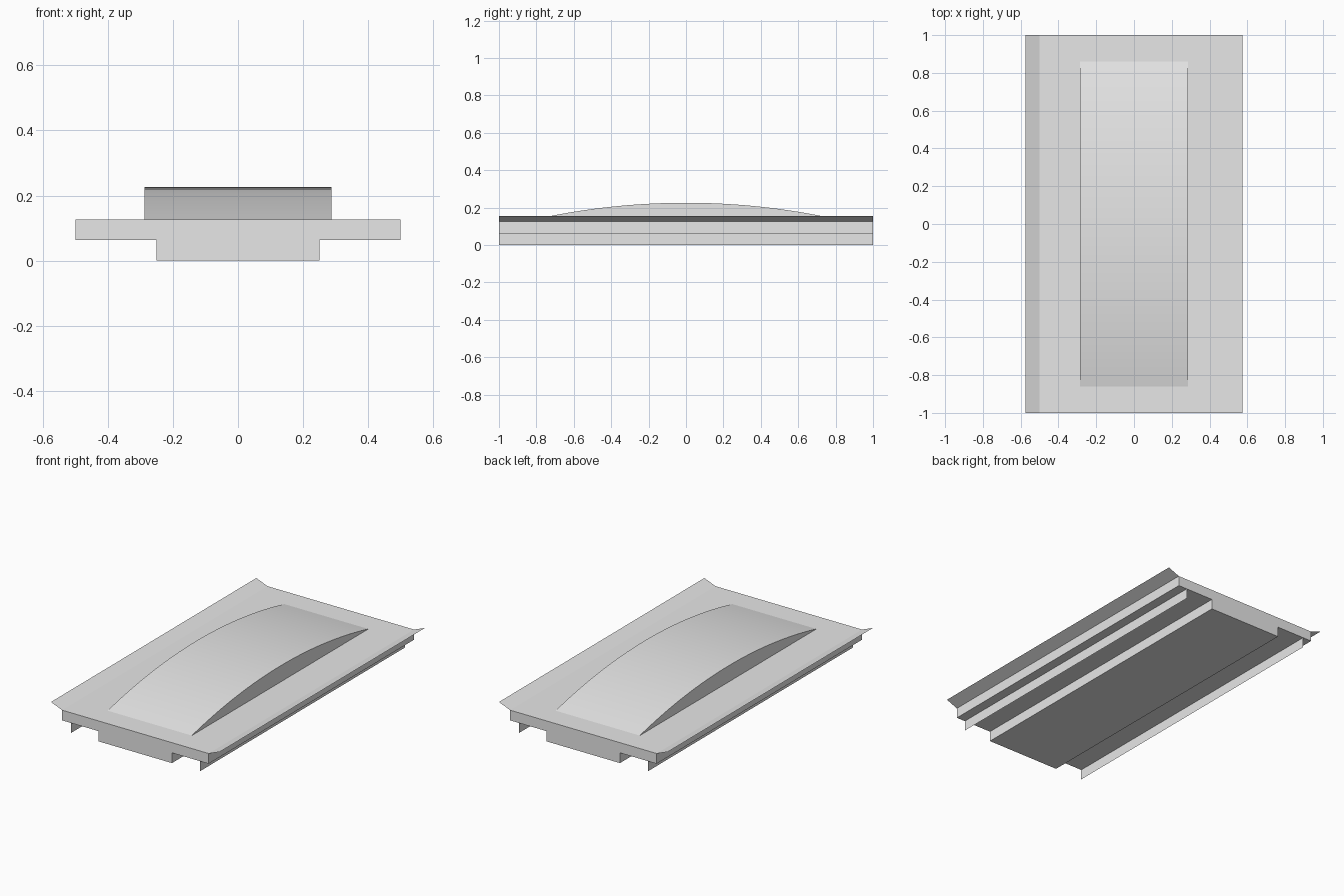
import bpy
import bmesh
import math

if "Cube" in bpy.data.objects:
    bpy.data.objects.remove(bpy.data.objects["Cube"], do_unlink=True)

GREY = (0.8, 0.8, 0.8, 1)
mat = bpy.data.materials.new("plain_grey")
mat.use_nodes = True
mat.diffuse_color = GREY
mat.node_tree.nodes["Principled BSDF"].inputs["Base Color"].default_value = GREY

LENGTH = 2.0
STEP_Z, DECK_Z, LIP_Z, CROWN_Z = 0.063, 0.126, 0.156, 0.226


def extrude_profile(name, points, axis, depth, closed=True, caps=True):
    """Sweep a 2D profile along x or y, centred on the origin."""
    bm = bmesh.new()
    ends = []
    for d in (-depth / 2, depth / 2):
        ends.append([bm.verts.new((d, u, v) if axis == "x" else (u, d, v))
                     for u, v in points])
    a, b = ends
    count = len(points)
    for i in range(count if closed else count - 1):
        j = (i + 1) % count
        bm.faces.new((a[i], a[j], b[j], b[i]))
    if caps:
        bm.faces.new(a)
        bm.faces.new(b[::-1])
    bmesh.ops.recalc_face_normals(bm, faces=bm.faces)
    mesh = bpy.data.meshes.new(name)
    bm.to_mesh(mesh)
    bm.free()
    mesh.materials.append(mat)
    obj = bpy.data.objects.new(name, mesh)
    bpy.context.collection.objects.link(obj)
    return obj


# Stepped base: wide deck over a narrower block
half = [(0.25, 0), (0.25, STEP_Z), (0.5, STEP_Z), (0.5, DECK_Z)]
extrude_profile("base", half + [(-x, z) for x, z in reversed(half)], "y", LENGTH)

# Thin upturned side lips and hanging side fins
for side, s in (("left", 1), ("right", -1)):
    lip = [(s * 0.5, DECK_Z), (s * 0.575, LIP_Z)]
    fin = [(s * 0.44, 0), (s * 0.44, STEP_Z)]
    extrude_profile(side + "_lip", lip, "y", LENGTH, closed=False, caps=False)
    extrude_profile(side + "_fin", fin, "y", LENGTH, closed=False, caps=False)

# Arched crown: circular arc with flat sides and an open bottom
chord, rise, segments = 0.86, CROWN_Z - DECK_Z, 32
radius = (chord ** 2 + rise ** 2) / (2 * rise)
sweep = math.asin(chord / radius)
arc = []
for i in range(segments + 1):
    t = sweep * (2 * i / segments - 1)
    arc.append((radius * math.sin(t), CROWN_Z - radius * (1 - math.cos(t))))
crown = extrude_profile("arched_crown", arc, "x", 0.574, closed=False)
bpy.context.view_layer.objects.active = crown
crown.select_set(True)
bpy.ops.object.shade_smooth_by_angle(angle=math.radians(30))
